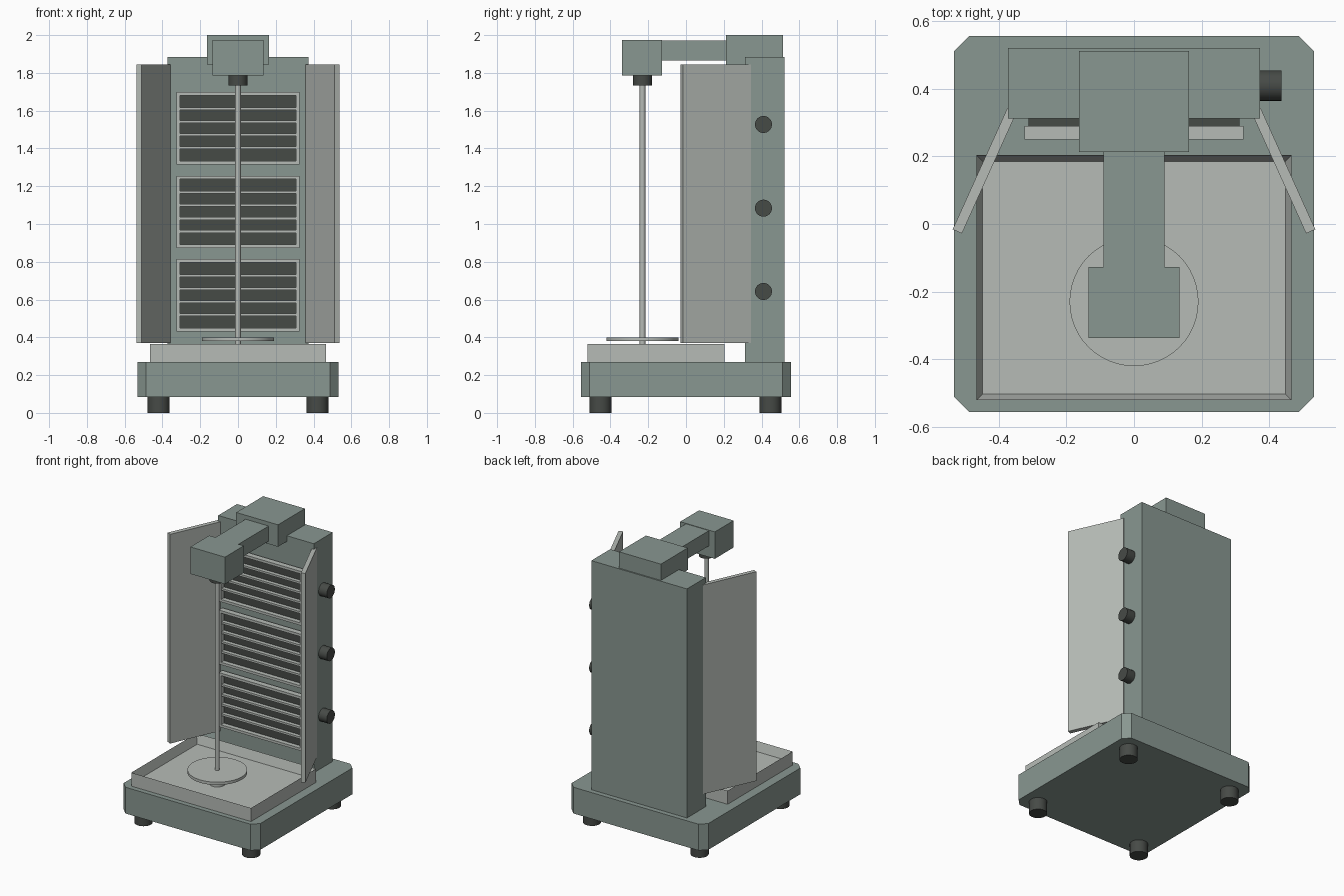
import bpy, bmesh, math
from mathutils import Matrix, Vector

if "Cube" in bpy.data.objects:
    bpy.data.objects.remove(bpy.data.objects["Cube"])


def material(name, rgb):
    m = bpy.data.materials.new(name)
    m.diffuse_color = (*rgb, 1)
    m.use_nodes = True
    m.node_tree.nodes["Principled BSDF"].inputs["Base Color"].default_value = m.diffuse_color
    return m


BODY = material("grey green enamel", (0.25, 0.31, 0.283))
STEEL = material("light steel", (0.47, 0.50, 0.47))
DARK = material("dark rubber", (0.062, 0.069, 0.062))


def finish(name, bm, mat):
    bmesh.ops.recalc_face_normals(bm, faces=bm.faces)
    me = bpy.data.meshes.new(name)
    bm.to_mesh(me)
    bm.free()
    me.materials.append(mat)
    ob = bpy.data.objects.new(name, me)
    bpy.context.collection.objects.link(ob)
    return ob


def add_box(bm, x0, x1, y0, y1, z0, z1):
    lo, hi = Vector((x0, y0, z0)), Vector((x1, y1, z1))
    mat = Matrix.Translation((lo + hi) / 2) @ Matrix.Diagonal((*(hi - lo), 1))
    return bmesh.ops.create_cube(bm, size=1, matrix=mat)["verts"]


def box(name, mat, *dims):
    bm = bmesh.new()
    add_box(bm, *dims)
    return finish(name, bm, mat)


def cylinder(name, mat, centre, r, depth, axis="Z", sides=32):
    bm = bmesh.new()
    rot = Matrix.Rotation(math.pi / 2, 4, "Y") if axis == "X" else Matrix()
    bmesh.ops.create_cone(bm, cap_ends=True, segments=sides, radius1=r, radius2=r,
                          depth=depth, matrix=Matrix.Translation(centre) @ rot)
    for f in bm.faces:
        f.smooth = len(f.verts) == 4
    for e in bm.edges:
        e.smooth = all(len(f.verts) == 4 for f in e.link_faces)
    return finish(name, bm, mat)


def prism(name, mat, outline, z0, z1):
    bm = bmesh.new()
    face = bm.faces.new([bm.verts.new((x, y, z0)) for x, y in outline])
    top = bmesh.ops.extrude_face_region(bm, geom=[face])["geom"]
    bmesh.ops.translate(bm, vec=(0, 0, z1 - z0),
                        verts=[v for v in top if isinstance(v, bmesh.types.BMVert)])
    return finish(name, bm, mat)


# Base plinth with clipped corners, and feet
W, D, C = 0.533, 0.557, 0.045
prism("base", BODY, [(-W + C, -D), (W - C, -D), (W, -D + C), (W, D - C),
                     (W - C, D), (-W + C, D), (-W, D - C), (-W, -D + C)], 0.085, 0.27)
for x in (-0.42, 0.42):
    for y in (-0.453, 0.447):
        cylinder("foot", DARK, (x, y, 0.0425), 0.058, 0.085)

# Drip tray: a block with its top inset and pushed down
bm = bmesh.new()
add_box(bm, -0.467, 0.467, -0.522, 0.204, 0.27, 0.365)
bm.normal_update()
top = [f for f in bm.faces if f.normal.z > 0.9]
bmesh.ops.inset_region(bm, faces=top, thickness=0.026)
bmesh.ops.translate(bm, verts=top[0].verts, vec=(0, 0, -0.065))
finish("drip_tray", bm, STEEL)

# Heater tower, motor housing, arm and head
box("tower", BODY, -0.373, 0.373, 0.312, 0.522, 0.27, 1.885)
box("motor_housing", BODY, -0.163, 0.163, 0.213, 0.513, 1.845, 2.0)
box("arm", BODY, -0.09, 0.09, -0.14, 0.23, 1.865, 1.972)
box("arm_head", BODY, -0.135, 0.135, -0.338, -0.128, 1.785, 1.975)

# Spindle with its collar, plate and hub
SY = -0.23
cylinder("collar", DARK, (0, SY, 1.76), 0.05, 0.052)
cylinder("spindle", STEEL, (0, SY, 1.02), 0.015, 1.44, sides=16)
cylinder("meat_plate", STEEL, (0, SY, 0.39), 0.191, 0.02, sides=48)
cylinder("hub", STEEL, (0, SY, 0.33), 0.05, 0.06)

# Burners: dark core, steel frame and crossbars; one control knob each
H, T = 0.191, 0.018
for zc in (0.623, 1.064, 1.507):
    box("burner_core", DARK, -0.312, 0.312, 0.282, 0.313, zc - 0.178, zc + 0.178)
    bm = bmesh.new()
    for s in (-1, 1):
        add_box(bm, *sorted((s * 0.325, s * 0.307)), 0.25, 0.29, zc - H, zc + H)
        add_box(bm, -0.307, 0.307, 0.25, 0.29, *sorted((zc + s * H, zc + s * (H - T))))
    for i in range(1, 5):
        z = zc - H + T + i * (2 * (H - T)) / 5
        add_box(bm, -0.307, 0.307, 0.255, 0.283, z - 0.007, z + 0.007)
    finish("burner_frame", bm, STEEL)
    cylinder("knob", DARK, (0.403, 0.41, zc + 0.02), 0.045, 0.068, "X")

# Angled side shields
outer, inner = Vector((0.5235, -0.022)), Vector((0.361, 0.338))
n = (inner - outer).normalized().orthogonal() * 0.015
for s in (-1, 1):
    corners = (outer + n, inner + n, inner - n, outer - n)
    prism("side_shield", STEEL, [(s * p.x, p.y) for p in corners], 0.37, 1.845)
